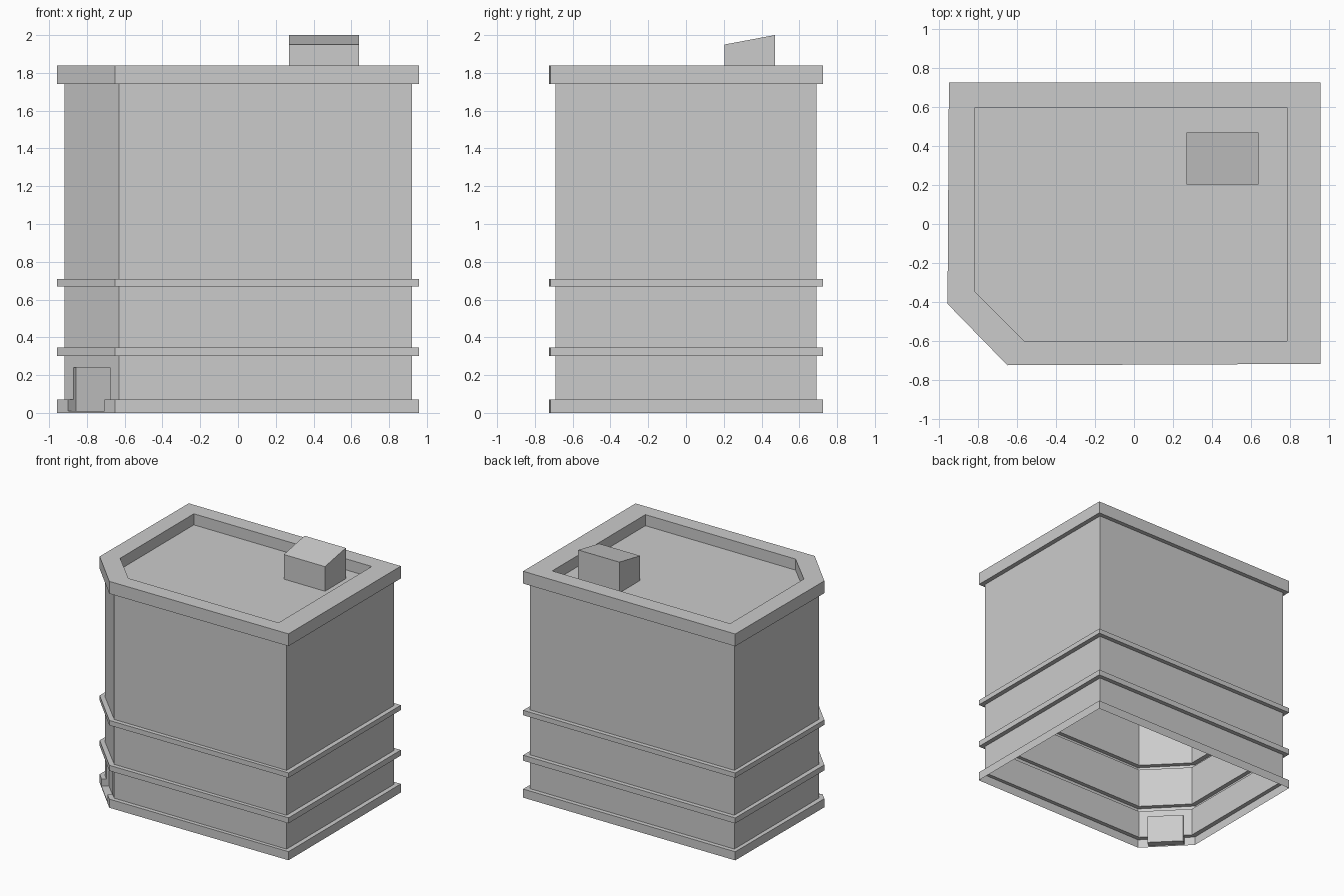
import bpy, bmesh
from mathutils import Vector

cube = bpy.data.objects.get("Cube")
if cube:
    bpy.data.objects.remove(cube)

grey = bpy.data.materials.new("plain_grey")
grey.use_nodes = True
COLOUR = (0.6, 0.6, 0.6, 1)
grey.diffuse_color = COLOUR
grey.node_tree.nodes["Principled BSDF"].inputs["Base Color"].default_value = COLOUR


def add_object(name, bm):
    mesh = bpy.data.meshes.new(name)
    bm.to_mesh(mesh)
    bm.free()
    mesh.materials.append(grey)
    obj = bpy.data.objects.new(name, mesh)
    bpy.context.collection.objects.link(obj)
    return obj


# Plan outlines, counter-clockwise from the doorway corner
BAND = [(-0.957, -0.41), (-0.65, -0.725), (0.957, -0.718), (0.957, 0.725), (-0.95, 0.725)]
WALL = [(-0.918, -0.40), (-0.63, -0.69), (0.92, -0.69), (0.92, 0.69), (-0.918, 0.69)]
INNER = [(-0.815, -0.35), (-0.565, -0.60), (0.785, -0.60), (0.785, 0.597), (-0.815, 0.597)]

DOOR_HALF = 0.138
DOOR_DEPTH = 0.02


def with_door(outline):
    """Split the chamfered side at the two door jambs."""
    a, b = Vector(outline[0]), Vector(outline[1])
    mid, along = (a + b) / 2, (b - a).normalized()
    return [a, mid - along * DOOR_HALF, mid + along * DOOR_HALF] + [Vector(p) for p in outline[1:]]


# Levels from the ground to the sunken roof: base, two ledges, cornice, parapet
SILL, HEAD = 0.01, 0.24
levels = [(0, BAND), (SILL, BAND), (0.07, BAND), (0.07, WALL), (HEAD, WALL)]
for low, high in ((0.30, 0.345), (0.67, 0.71), (1.74, 1.84)):
    levels += [(low, WALL), (low, BAND), (high, BAND)]
    if high < 1:
        levels.append((high, WALL))
levels += [(1.84, INNER), (1.75, INNER)]

bm = bmesh.new()
rings = [[bm.verts.new((*p, z)) for p in with_door(outline)] for z, outline in levels]
count = len(rings[0])
for row, (lower, upper) in enumerate(zip(rings, rings[1:])):
    for i in range(count):
        if i == 1 and 1 <= row <= 3:
            continue  # door opening
        j = (i + 1) % count
        bm.faces.new((lower[i], lower[j], upper[j], upper[i]))
bm.faces.new(rings[-1])

# Door recess: sill, head, jambs and back
wall = with_door(WALL)
along = (wall[2] - wall[1]).normalized()
inward = Vector((-along.y, along.x)) * DOOR_DEPTH
back = {(s, z): bm.verts.new((*(wall[s] + inward), z)) for s in (1, 2) for z in (SILL, HEAD)}
for s in (1, 2):
    bm.faces.new([rings[r][s] for r in (1, 2, 3, 4)] + [back[s, HEAD], back[s, SILL]])
for r, z in ((1, SILL), (4, HEAD)):
    bm.faces.new((rings[r][1], rings[r][2], back[2, z], back[1, z]))
bm.faces.new((back[1, SILL], back[2, SILL], back[2, HEAD], back[1, HEAD]))
bmesh.ops.recalc_face_normals(bm, faces=bm.faces)
add_object("building_shell", bm)

# Rooftop stair housing with a sloping lid
bm = bmesh.new()
side = [(0.203, 1.75), (0.47, 1.75), (0.47, 2.0), (0.203, 1.95)]
left, right = ([bm.verts.new((x, y, z)) for y, z in side] for x in (0.27, 0.64))
bm.faces.new(left)
bm.faces.new(right)
for i in range(4):
    j = (i + 1) % 4
    bm.faces.new((left[i], left[j], right[j], right[i]))
bmesh.ops.recalc_face_normals(bm, faces=bm.faces)
add_object("roof_housing", bm)
